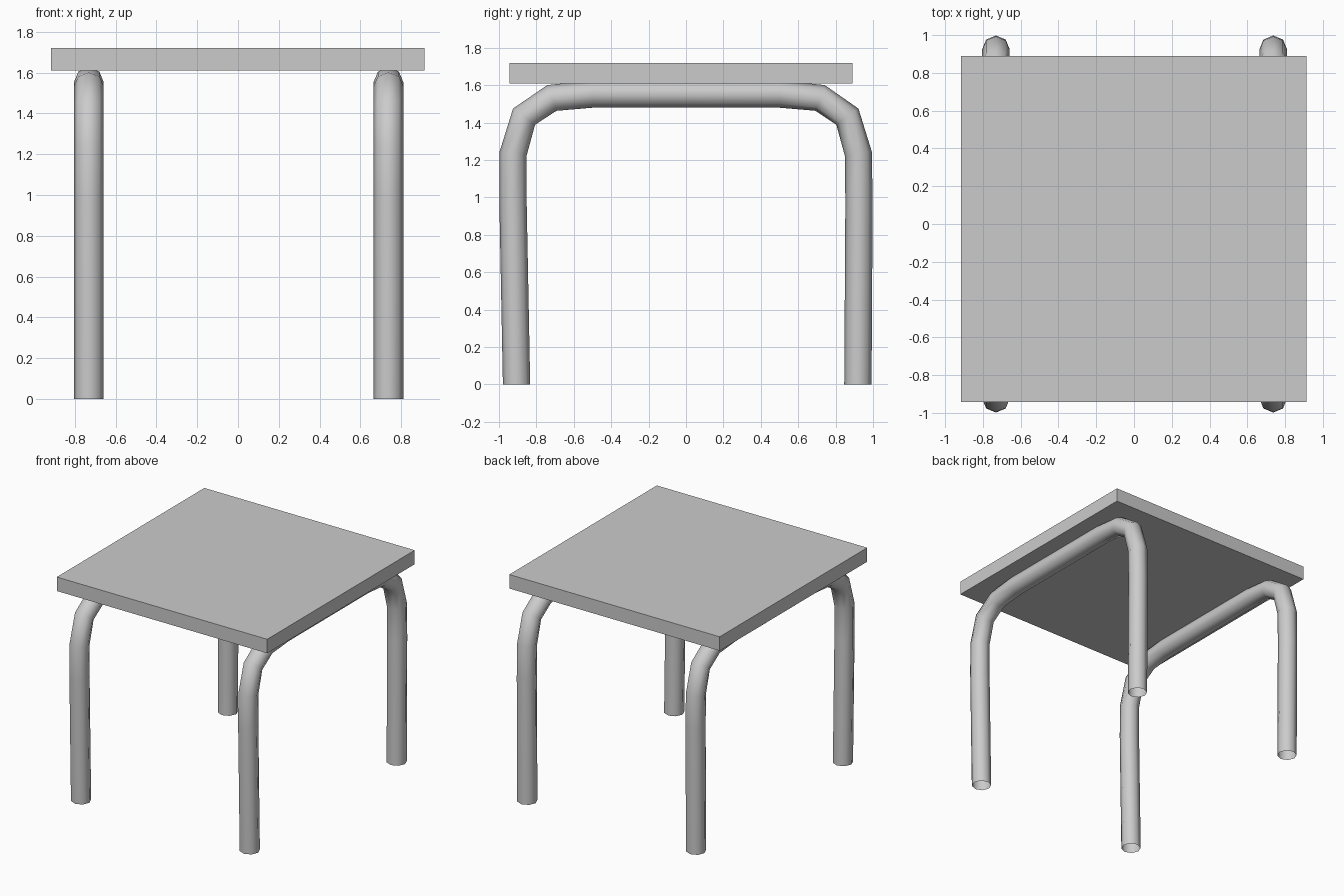
import bpy, bmesh, math
from mathutils import Vector

if "Cube" in bpy.data.objects:
    bpy.data.objects.remove(bpy.data.objects["Cube"])

R = 0.073      # tube radius
SIDES = 8

# Tube centre line in (y, z), from front foot over the top to back foot
PATH = [(-0.906, 0), (-0.925, 0.98), (-0.924, 1.235), (-0.866, 1.432), (-0.717, 1.532), (-0.5, 1.553),
        (0.5, 1.553), (0.717, 1.532), (0.863, 1.432), (0.921, 1.235), (0.925, 0.98), (0.919, 0)]


def tube(name, x):
    pts = [Vector((0, y, z)) for y, z in PATH]
    bm = bmesh.new()
    rings = []
    for i, p in enumerate(pts):
        # average direction of the neighbouring segments; feet are cut level
        a = (p - pts[i - 1]).normalized() if i > 0 else Vector((0, 0, 1))
        b = (pts[i + 1] - p).normalized() if i < len(pts) - 1 else Vector((0, 0, -1))
        t = Vector((0, 0, 1)) if i == 0 else Vector((0, 0, -1)) if i == len(pts) - 1 else (a + b).normalized()
        out = Vector((0, -t.z, t.y))
        ring = []
        for k in range(SIDES):
            ang = 2 * math.pi * k / SIDES
            v = p + out * (R * math.cos(ang)) + Vector((R * math.sin(ang), 0, 0))
            ring.append(bm.verts.new((v.x + x, v.y, v.z)))
        rings.append(ring)
    # open-ended tube walls
    for r0, r1 in zip(rings, rings[1:]):
        for k in range(SIDES):
            j = (k + 1) % SIDES
            bm.faces.new((r0[k], r0[j], r1[j], r1[k])).smooth = True
    bmesh.ops.recalc_face_normals(bm, faces=bm.faces)
    me = bpy.data.meshes.new(name)
    bm.to_mesh(me)
    bm.free()
    ob = bpy.data.objects.new(name, me)
    bpy.context.collection.objects.link(ob)


# Two bent tube leg frames
tube("left_leg_frame", -0.731)
tube("right_leg_frame", 0.737)

# Flat square top
lo, hi = Vector((-0.916, -0.943, 1.61)), Vector((0.914, 0.89, 1.72))
bpy.ops.mesh.primitive_cube_add(size=1, location=(lo + hi) / 2)
top = bpy.context.object
top.name = "seat"
top.scale = hi - lo
